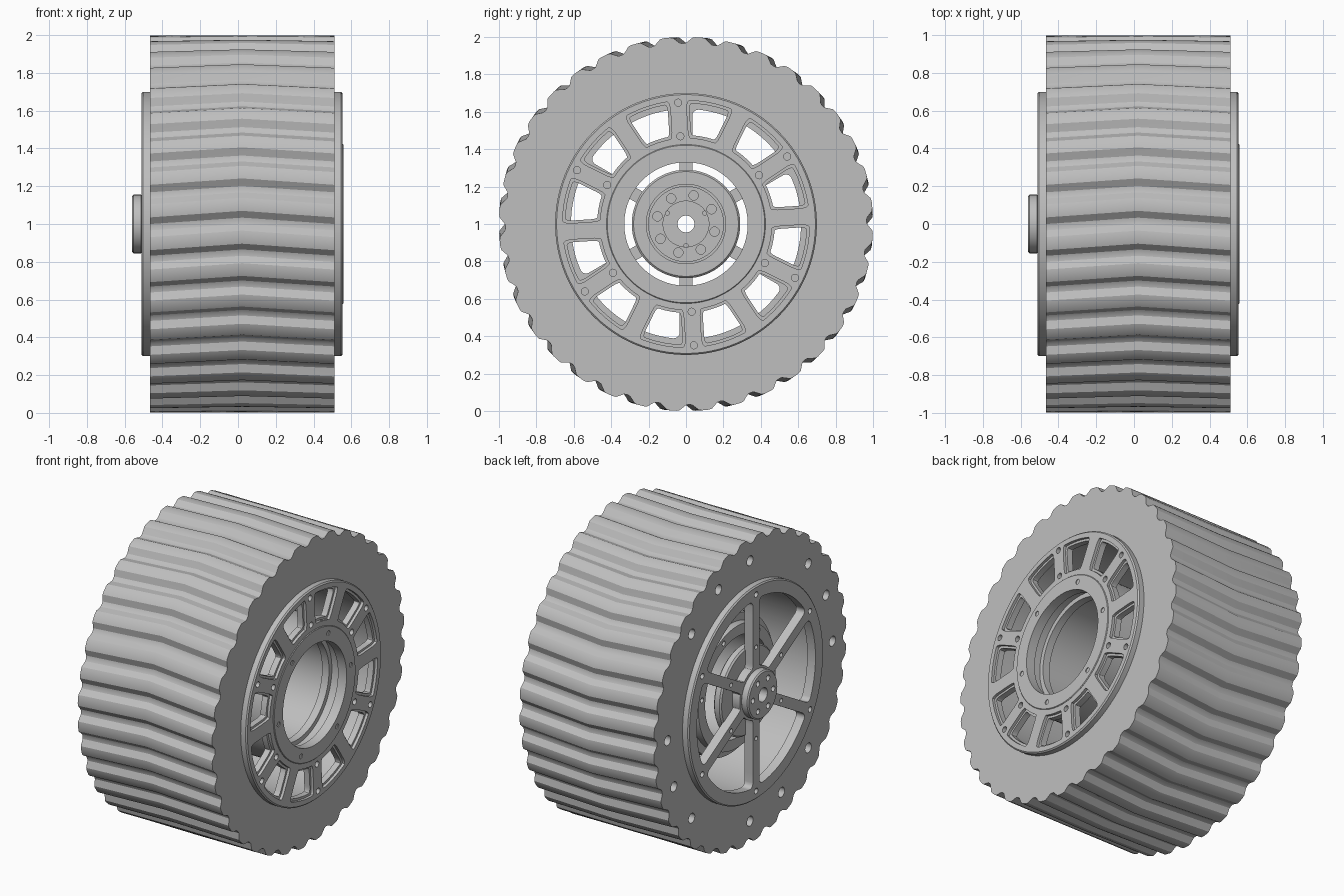
import bpy, bmesh, math
from math import sin, cos, asin, pi, radians

cube = bpy.data.objects.get("Cube")
if cube:
    bpy.data.objects.remove(cube, do_unlink=True)

grey = bpy.data.materials.new("plain_grey")
grey.use_nodes = True
grey.diffuse_color = (0.52, 0.52, 0.52, 1)
grey.node_tree.nodes["Principled BSDF"].inputs["Base Color"].default_value = (0.52, 0.52, 0.52, 1)


def polar(x, r, a):
    """Point around the wheel axis; a is measured from +y towards +z."""
    return (x, r * cos(a), 1 + r * sin(a))


def finish(name, bm):
    bmesh.ops.recalc_face_normals(bm, faces=bm.faces)
    mesh = bpy.data.meshes.new(name)
    bm.to_mesh(mesh)
    bm.free()
    mesh.materials.append(grey)
    ob = bpy.data.objects.new(name, mesh)
    bpy.context.collection.objects.link(ob)
    return ob


def smooth(ob, angle=30):
    bpy.ops.object.select_all(action='DESELECT')
    ob.select_set(True)
    bpy.context.view_layer.objects.active = ob
    bpy.ops.object.shade_smooth_by_angle(angle=radians(angle))


def lathe(name, profile, n=96):
    """Closed (x, r) profile turned about the axis."""
    bm = bmesh.new()
    rings = [[bm.verts.new(polar(x, r, 2 * pi * i / n)) for i in range(n)] for x, r in profile]
    for p, q in zip(rings, rings[1:] + rings[:1]):
        for i in range(n):
            j = (i + 1) % n
            bm.faces.new((p[i], p[j], q[j], q[i]))
    return finish(name, bm)


def washer(name, x0, x1, r0, r1, c=0.008, n=96):
    """Flat ring with chamfered outer corners."""
    return lathe(name, [(x0, r0), (x0, r1 - c), (x0 + c, r1), (x1 - c, r1), (x1, r1 - c), (x1, r0)], n)


def prism(bm, outline, x0, x1, corners=(), radius=0.0):
    """Extrude an outline of (r, angle) along the axis, rounding chosen corners."""
    lo = [bm.verts.new(polar(x0, r, a)) for r, a in outline]
    hi = [bm.verts.new(polar(x1, r, a)) for r, a in outline]
    n = len(lo)
    bm.faces.new(lo)
    bm.faces.new(hi[::-1])
    for i in range(n):
        j = (i + 1) % n
        bm.faces.new((lo[i], hi[i], hi[j], lo[j]))
    if radius:
        edges = [bm.edges.get((lo[k], hi[k])) for k in corners]
        bmesh.ops.bevel(bm, geom=edges, offset=radius, segments=5, profile=0.5, affect='EDGES')


def window_cutter(count, start, r0, r1, half_bar, x0, x1, radius, steps=16):
    """Rounded sector openings separated by straight bars."""
    bm = bmesh.new()
    pitch = 2 * pi / count
    for k in range(count):
        a = radians(start) + k * pitch
        outline = []
        for r, flip in ((r1, False), (r0, True)):
            g = asin(half_bar / r)
            arc = [(r, a + g + (pitch - 2 * g) * i / steps) for i in range(steps + 1)]
            outline += arc[::-1] if flip else arc
        prism(bm, outline, x0, x1, (0, steps, steps + 1, 2 * steps + 1), radius)
    return finish("cutter", bm)


def hole_cutter(angles, r, size, x0, x1, n=20):
    """Round holes parallel to the axis."""
    bm = bmesh.new()
    for a in angles:
        _, cy, cz = polar(0, r, radians(a))
        rings = [[bm.verts.new((x, cy + size * cos(2 * pi * i / n), cz + size * sin(2 * pi * i / n)))
                  for i in range(n)] for x in (x0, x1)]
        bm.faces.new(rings[0])
        bm.faces.new(rings[1][::-1])
        for i in range(n):
            j = (i + 1) % n
            bm.faces.new((rings[0][i], rings[1][i], rings[1][j], rings[0][j]))
    return finish("cutter", bm)


def cut(ob, *cutters):
    bpy.ops.object.select_all(action='DESELECT')
    bpy.context.view_layer.objects.active = ob
    ob.select_set(True)
    for c in cutters:
        c.hide_render = True
        mod = ob.modifiers.new("cut", 'BOOLEAN')
        mod.operation, mod.solver, mod.object = 'DIFFERENCE', 'EXACT', c
        bpy.ops.object.modifier_apply(modifier=mod.name)
        bpy.data.objects.remove(c, do_unlink=True)


def every(step, start=0):
    return [start + step * k for k in range(360 // step)]


# Tyre with chevron lugs
XL, XM, XR = -0.465, 0.022, 0.51
BORE = 0.66
lug = [(0, 0.968), (1.0, 0.982), (2, 0.997), (3, 1.0), (5, 1.0), (6, 0.997), (7, 0.982), (8, 0.968), (9, 0.965)]
tread = [(r, 10 * k + d) for k in range(36) for d, r in lug]
bm = bmesh.new()
rings = []
for x, shift, bore in ((XL, 0, True), (XL, 0, False), (XM, 2, False), (XR, 0, False), (XR, 0, True)):
    rings.append([bm.verts.new(polar(x, BORE if bore else r, radians(180 - d - shift))) for r, d in tread])
for p, q in zip(rings, rings[1:] + rings[:1]):
    for i in range(len(p)):
        j = (i + 1) % len(p)
        bm.faces.new((p[i], p[j], q[j], q[i]))
tyre = finish("tyre", bm)
sidewall_holes = sorted(every(90) + every(90, 45) + every(90, 67.5))
cut(tyre, hole_cutter(sidewall_holes, 0.855, 0.032, XL - 0.05, XL + 0.12))
smooth(tyre, 20)

# Left side plate with twelve stepped windows
BAR = 33.7
plate = washer("window_plate", XR - 0.015, 0.553, 0.33, 0.70)
cut(plate,
    window_cutter(12, BAR, 0.475, 0.645, 0.058, 0.4, 0.6, 0.04),
    window_cutter(12, BAR, 0.46, 0.66, 0.044, 0.535, 0.6, 0.05),
    hole_cutter(every(60, BAR), 0.65, 0.019, 0.525, 0.6),
    hole_cutter(every(60, BAR), 0.47, 0.019, 0.525, 0.6))
smooth(plate)

# Bearing cap ring on the window plate
cap = washer("bearing_cap", 0.545, 0.558, 0.33, 0.425, 0.004)
cut(cap, hole_cutter(every(60, 8), 0.378, 0.016, 0.5, 0.6))
smooth(cap)

# Inner drum with stepped bore
drum = lathe("inner_drum", [
    (0.50, 0.45), (-0.32, 0.45), (-0.32, 0.40), (-0.37, 0.40), (-0.37, 0.33),
    (-0.30, 0.33), (-0.30, 0.345), (0.38, 0.345), (0.38, 0.33), (0.43, 0.33),
    (0.43, 0.36), (0.50, 0.36)])
cut(drum, hole_cutter(every(60, 8), 0.365, 0.016, -0.5, -0.33))
smooth(drum)

# Right side plate with six spokes
spoke_plate = washer("spoke_plate", -0.51, XL + 0.015, 0.045, 0.70)
cut(spoke_plate,
    window_cutter(6, 30, 0.17, 0.615, 0.034, -0.6, -0.4, 0.035),
    hole_cutter(every(60, 30), 0.645, 0.018, -0.6, -0.485),
    hole_cutter(every(60, 30), 0.30, 0.014, -0.6, -0.485))
smooth(spoke_plate)

# Outer hub boss
boss = washer("hub_boss", -0.56, -0.505, 0.045, 0.155)
cut(boss, hole_cutter(every(60), 0.105, 0.018, -0.6, -0.53))
smooth(boss)

# Inner hub flange with raised rings facing the bore
flange = lathe("hub_flange", [
    (-0.455, 0.045), (-0.455, 0.28), (-0.445, 0.29), (-0.41, 0.29), (-0.40, 0.28),
    (-0.40, 0.215), (-0.37, 0.215), (-0.37, 0.20), (-0.385, 0.20), (-0.385, 0.125),
    (-0.36, 0.125), (-0.36, 0.045)])
cut(flange,
    hole_cutter(every(90, 30) + every(90, 75), 0.158, 0.025, -0.44, -0.3),
    hole_cutter(every(120, 30), 0.115, 0.011, -0.42, -0.3))
smooth(flange)
